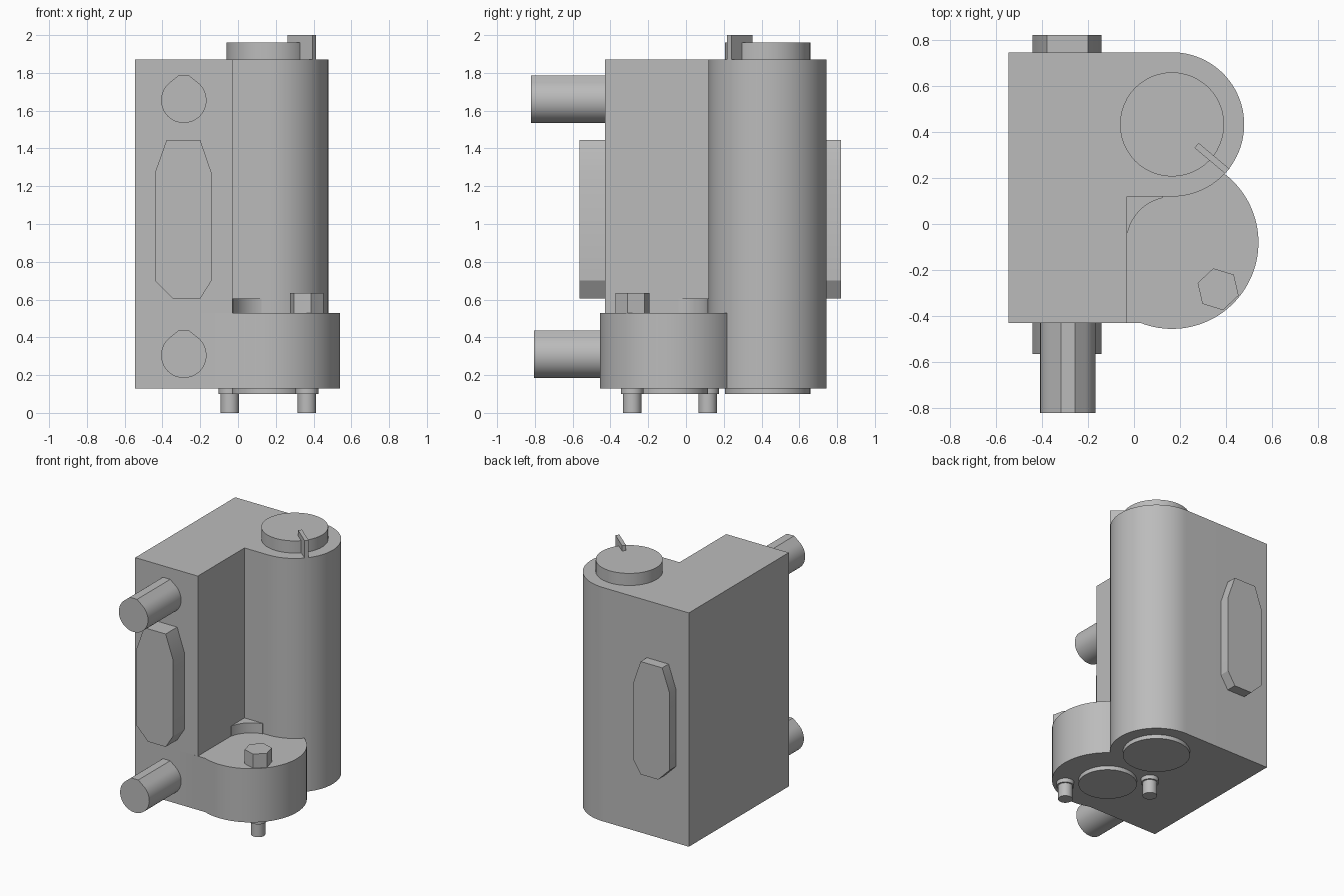
import bpy, bmesh, math
from mathutils import Matrix, Vector

cube = bpy.data.objects.get("Cube")
if cube:
    bpy.data.objects.remove(cube, do_unlink=True)

grey = bpy.data.materials.new("plain_grey")
grey.use_nodes = True
colour = (0.5, 0.5, 0.5, 1)
grey.diffuse_color = colour
grey.node_tree.nodes["Principled BSDF"].inputs["Base Color"].default_value = colour


def arc(cx, cy, r, start, end, steps=48):
    """Points on an arc, angles in degrees."""
    angles = [math.radians(start + (end - start) * i / steps) for i in range(steps + 1)]
    return [(cx + r * math.cos(a), cy + r * math.sin(a)) for a in angles]


def shade(obj):
    bpy.ops.object.select_all(action="DESELECT")
    bpy.context.view_layer.objects.active = obj
    obj.select_set(True)
    bpy.ops.object.shade_smooth_by_angle(angle=math.radians(25))


def extrude(name, outline, low, high, along_y=False):
    """Prism from an (x, y) outline along z, or an (x, z) outline along y."""
    bm = bmesh.new()
    def place(u, v, w):
        return (u, w, v) if along_y else (u, v, w)
    face = bm.faces.new([bm.verts.new(place(u, v, low)) for u, v in outline])
    side = bmesh.ops.extrude_face_region(bm, geom=[face])
    bmesh.ops.translate(bm, vec=Vector(place(0, 0, high - low)),
                        verts=[v for v in side["geom"] if isinstance(v, bmesh.types.BMVert)])
    bmesh.ops.recalc_face_normals(bm, faces=bm.faces)
    mesh = bpy.data.meshes.new(name)
    bm.to_mesh(mesh)
    bm.free()
    mesh.materials.append(grey)
    obj = bpy.data.objects.new(name, mesh)
    bpy.context.collection.objects.link(obj)
    shade(obj)
    return obj


def disc(name, x, y, r, low, high, sides=48, turn=0):
    return extrude(name, arc(x, y, r, turn, turn + 360, sides)[:-1], low, high)


# Main housing: square block with a tall rounded barrel
left, inner, front, back = -0.545, -0.03, -0.43, 0.745
barrel = (0.165, 0.432)
lobe = (0.165, -0.08)
bottom, top = 0.13, 1.87
housing = extrude("housing", [(left, front), (inner, front), (inner, 0.119)]
                  + arc(*barrel, 0.313, -90, 90) + [(left, back)], bottom, top)

# Low round lobe, joined flush with the housing
lower = extrude("lower_lobe", arc(*lobe, 0.375, -111, 111, 72)
                + [(-0.2, 0.27), (-0.2, front)], bottom, 0.53)
union = housing.modifiers.new("join", "BOOLEAN")
union.operation = "UNION"
union.solver = "EXACT"
union.object = lower
bpy.context.view_layer.objects.active = housing
bpy.ops.object.modifier_apply(modifier="join")
bpy.data.objects.remove(lower, do_unlink=True)
shade(housing)

# Concave step in the corner above the lobe
extrude("corner_step", [(inner - 0.02, 0.14), (inner - 0.02, -0.04)]
        + arc(*lobe, 0.197, 168, 102, 16) + [(0.124, 0.14)], 0.52, 0.605)

# Barrel end caps and lobe base plate
disc("barrel_top_cap", *barrel, 0.226, top - 0.01, 1.96)
disc("barrel_bottom_cap", *barrel, 0.226, 0.1, bottom + 0.01)
disc("lobe_bottom_cap", *lobe, 0.197, 0.1, bottom + 0.01)

# Thin vane standing in the barrel wall
bar = extrude("vane", [(-0.087, -0.014), (0.087, -0.014), (0.087, 0.014), (-0.087, 0.014)], 0.14, 2.0)
bar.matrix_world = Matrix.Translation((0.338, 0.285, 0)) @ Matrix.Rotation(math.radians(-40), 4, "Z")

# Bolt head and the two studs under the lobe
disc("bolt_head", 0.365, -0.283, 0.093, 0.52, 0.635, 6, 43)
for side, (x, y) in {"left": (0.365, -0.285), "right": (-0.043, 0.115)}.items():
    disc(side + "_stud_collar", x, y, 0.06, 0.1, bottom + 0.01, 32)
    disc(side + "_stud", x, y, 0.049, 0, bottom, 32)

# Pipe ports with a small flat ridge on top
for name, z, end in (("upper_port", 1.655, -0.82), ("lower_port", 0.305, -0.805)):
    ring = arc(-0.287, z, 0.12, 129, 411) + [(-0.257, z + 0.13), (-0.317, z + 0.13)]
    extrude(name, ring, front + 0.02, end, along_y=True)

# Eight-sided raised pads on the front and back
pad = [(-0.378, 1.445), (-0.2, 1.445), (-0.14, 1.27), (-0.14, 0.7),
       (-0.2, 0.605), (-0.345, 0.605), (-0.44, 0.7), (-0.44, 1.27)]
extrude("front_pad", pad, front + 0.01, -0.565, along_y=True)
extrude("back_pad", pad, back - 0.01, 0.82, along_y=True)
